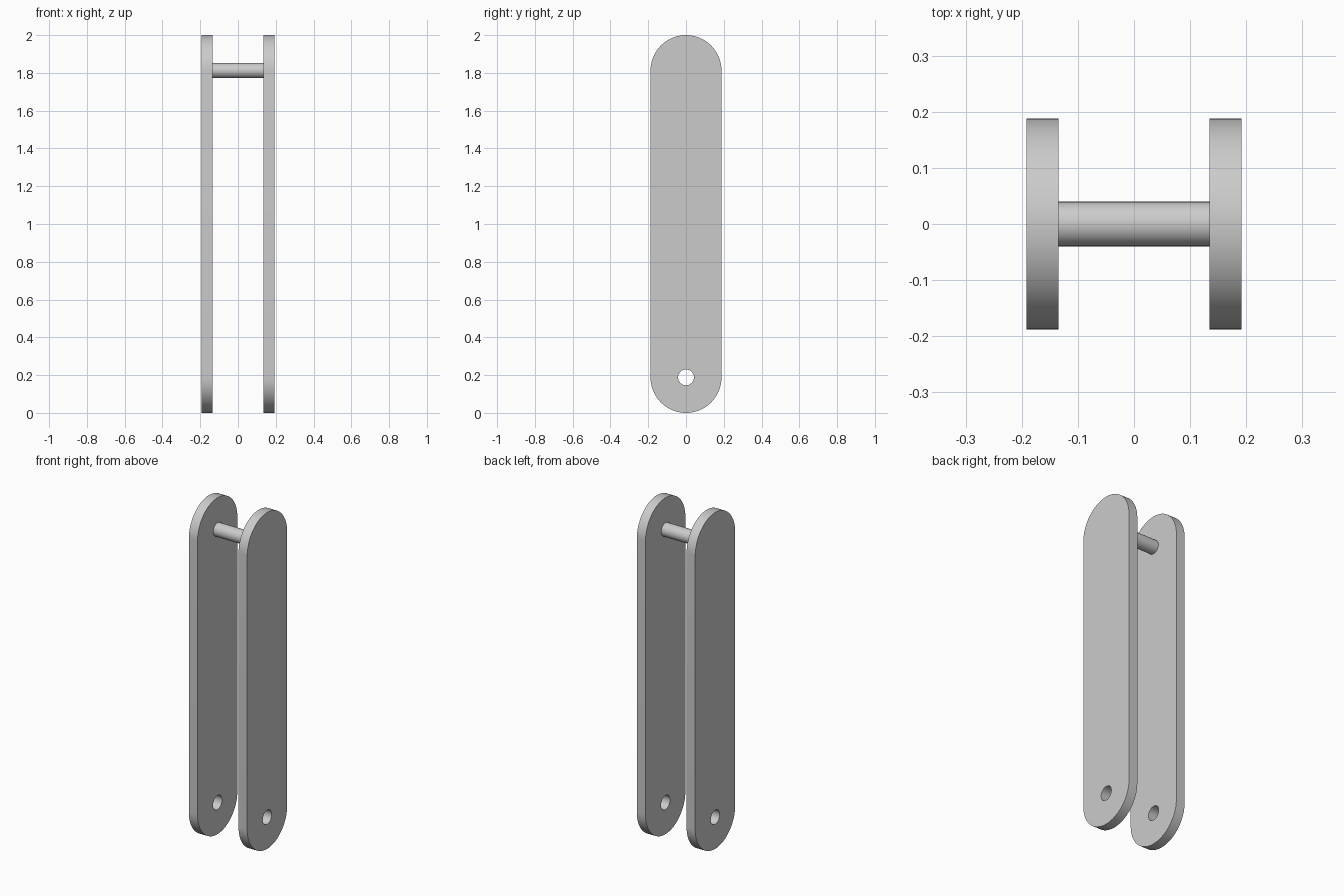
import bpy, bmesh
from math import sin, cos, pi, radians

cube = bpy.data.objects.get("Cube")
if cube:
    bpy.data.objects.remove(cube, do_unlink=True)

INNER, OUTER = 0.135, 0.192      # plate faces, distance from the centre plane
R = 0.188                        # plate half width and end radius
LOW, HIGH = R, 2 - R             # centres of the rounded ends
PIN_R, HOLE_R = 0.04, 0.042
SEG = 32                         # segments per half circle

grey = bpy.data.materials.new("light grey")
grey.use_nodes = True
colour = (0.6, 0.6, 0.6, 1)
grey.diffuse_color = colour
grey.node_tree.nodes["Principled BSDF"].inputs["Base Color"].default_value = colour


def arc(centre, radius, start, sweep, count):
    return [(radius * cos(start + sweep * i / count),
             centre + radius * sin(start + sweep * i / count)) for i in range(count + 1)]


def add_loop(bm, points, x):
    verts = [bm.verts.new((x, y, z)) for y, z in points]
    return [bm.edges.new((a, b)) for a, b in zip(verts, verts[1:] + verts[:1])]


def finish(bm, name):
    bmesh.ops.recalc_face_normals(bm, faces=bm.faces)
    mesh = bpy.data.meshes.new(name)
    bm.to_mesh(mesh)
    bm.free()
    mesh.materials.append(grey)
    ob = bpy.data.objects.new(name, mesh)
    bpy.context.collection.objects.link(ob)
    bpy.ops.object.select_all(action="DESELECT")
    ob.select_set(True)
    bpy.context.view_layer.objects.active = ob
    bpy.ops.object.shade_smooth_by_angle(angle=radians(30))
    return ob


# Rounded side plates with a pivot hole near the bottom, mirrored left to right
bm = bmesh.new()
outline = arc(HIGH, R, 0, pi, SEG) + arc(LOW, R, pi, pi, SEG)
hole = arc(LOW, HOLE_R, 0, 2 * pi, SEG)[:-1]
edges = add_loop(bm, outline, INNER) + add_loop(bm, hole, INNER)
bmesh.ops.triangle_fill(bm, edges=edges, use_beauty=True, normal=(1, 0, 0))
ext = bmesh.ops.extrude_face_region(bm, geom=bm.faces[:], use_keep_orig=True)
moved = [g for g in ext["geom"] if isinstance(g, bmesh.types.BMVert)]
bmesh.ops.translate(bm, verts=moved, vec=(OUTER - INNER, 0, 0))
plates = finish(bm, "side_plates")
plates.modifiers.new("mirror", "MIRROR").use_axis[0] = True

# Cross pin joining the plates near the top
bm = bmesh.new()
face = bm.faces.new([bm.verts.new((-INNER, y, z))
                     for y, z in arc(HIGH, PIN_R, 0, 2 * pi, SEG)[:-1]])
ext = bmesh.ops.extrude_face_region(bm, geom=[face], use_keep_orig=True)
moved = [g for g in ext["geom"] if isinstance(g, bmesh.types.BMVert)]
bmesh.ops.translate(bm, verts=moved, vec=(2 * INNER, 0, 0))
finish(bm, "cross_pin")
